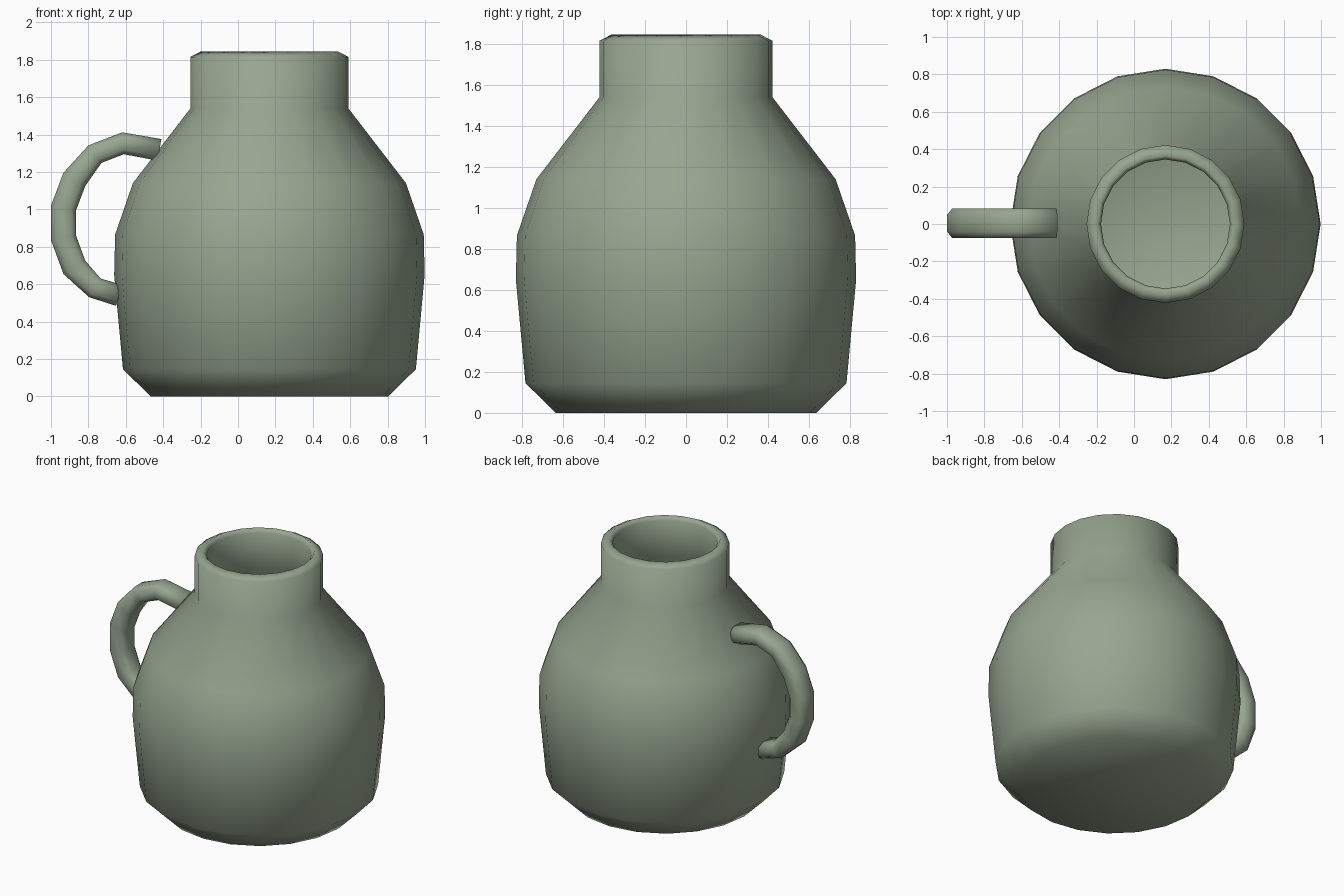
import bpy, bmesh, math
from mathutils import Vector

if "Cube" in bpy.data.objects:
    bpy.data.objects.remove(bpy.data.objects["Cube"])

glaze = bpy.data.materials.new("sage green glaze")
glaze.diffuse_color = (0.31, 0.38, 0.28, 1)
glaze.use_nodes = True
glaze.node_tree.nodes["Principled BSDF"].inputs["Base Color"].default_value = glaze.diffuse_color


def finish(bm, name):
    bmesh.ops.recalc_face_normals(bm, faces=bm.faces)
    me = bpy.data.meshes.new(name)
    bm.to_mesh(me)
    bm.free()
    me.materials.append(glaze)
    for p in me.polygons:
        p.use_smooth = True
    ob = bpy.data.objects.new(name, me)
    bpy.context.collection.objects.link(ob)
    return ob


def skin(bm, rings):
    # join consecutive rings with quads and cap both ends
    for a, b in zip(rings, rings[1:]):
        n = len(a)
        for i in range(n):
            j = (i + 1) % n
            bm.faces.new((a[i], a[j], b[j], b[i]))
    bm.faces.new(rings[0])
    bm.faces.new(rings[-1])


# jug body: outer wall, rolled rim, then inner wall down to the floor
SIDES, CX = 20, 0.168
profile = [(0.635, 0), (0.783, 0.145), (0.83, 0.65), (0.825, 0.865),
           (0.73, 1.14), (0.422, 1.54), (0.422, 1.815), (0.365, 1.845),
           (0.345, 1.815), (0.345, 1.56), (0.66, 1.11), (0.755, 0.85),
           (0.76, 0.65), (0.715, 0.18), (0.60, 0.07)]
bm = bmesh.new()
rings = []
for r, z in profile:
    rings.append([bm.verts.new((CX + r * math.cos(math.tau * i / SIDES),
                                r * math.sin(math.tau * i / SIDES), z))
                  for i in range(SIDES)])
skin(bm, rings)
finish(bm, "jug_body")

# handle: chamfered section swept along an arc in the xz plane
path = [(-0.42, 1.318), (-0.615, 1.353), (-0.765, 1.295), (-0.875, 1.16),
        (-0.932, 1.01), (-0.932, 0.845), (-0.875, 0.69), (-0.765, 0.58),
        (-0.635, 0.54)]
section = [(0.065, 0.045), (0.038, 0.08), (-0.038, 0.08), (-0.065, 0.045),
           (-0.065, -0.045), (-0.038, -0.08), (0.038, -0.08), (0.065, -0.045)]
pts = [Vector((x, 0.004, z)) for x, z in path]
bm = bmesh.new()
rings = []
for k, p in enumerate(pts):
    t = (pts[min(k + 1, len(pts) - 1)] - pts[max(k - 1, 0)]).normalized()
    side = Vector((0, 1, 0))
    out = t.cross(side)
    s = 1.05 if 3 <= k <= 6 else 0.9
    rings.append([bm.verts.new(p + out * a * s + side * b) for a, b in section])
skin(bm, rings)
finish(bm, "handle")
